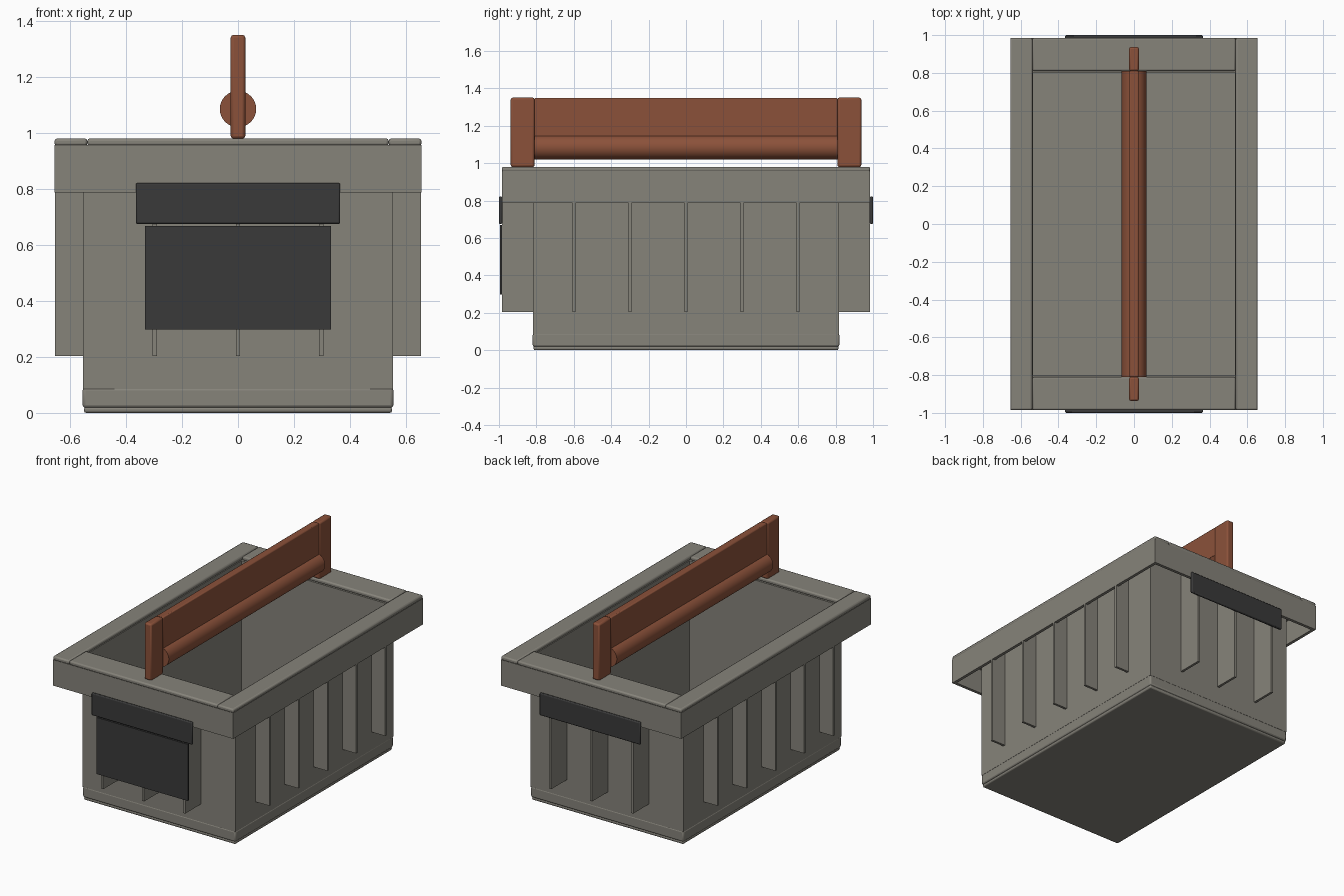
import bpy, bmesh, math

if "Cube" in bpy.data.objects:
    bpy.data.objects.remove(bpy.data.objects["Cube"])


def material(name, rgb):
    m = bpy.data.materials.new(name)
    m.diffuse_color = (*rgb, 1)
    m.use_nodes = True
    m.node_tree.nodes["Principled BSDF"].inputs["Base Color"].default_value = m.diffuse_color
    return m


GREY = material("warm_grey", (0.238, 0.227, 0.195))
BROWN = material("handle_brown", (0.260, 0.083, 0.042))
DARK = material("charcoal", (0.042, 0.042, 0.042))


def finish(obj, mat, bevel=0.0):
    obj.data.materials.append(mat)
    if bevel:
        mod = obj.modifiers.new("bevel", 'BEVEL')
        mod.width = bevel
        mod.segments = 2
        mod.limit_method = 'ANGLE'
    bpy.ops.object.select_all(action='DESELECT')
    obj.select_set(True)
    bpy.context.view_layer.objects.active = obj
    bpy.ops.object.shade_smooth_by_angle(angle=math.radians(25))
    return obj


def box(name, x, y, z, mat, bevel=0.0):
    """Box given by its (min, max) range on each axis."""
    bm = bmesh.new()
    bmesh.ops.create_cube(bm, size=1)
    for v in bm.verts:
        v.co = [r[0] if c < 0 else r[1] for c, r in zip(v.co, (x, y, z))]
    me = bpy.data.meshes.new(name)
    bm.to_mesh(me)
    bm.free()
    obj = bpy.data.objects.new(name, me)
    bpy.context.collection.objects.link(obj)
    return finish(obj, mat, bevel)


def span(s, a, b):
    """Range a..b mirrored to the side given by the sign s."""
    return tuple(sorted((s * a, s * b)))


def ring(name, hx, hy, z0, z1, t):
    """Open rectangular wall with outer half sizes hx, hy and thickness t."""
    bm = bmesh.new()
    corners = ((-1, -1), (1, -1), (1, 1), (-1, 1))
    loops = [[bm.verts.new((sx * (hx - d), sy * (hy - d), z)) for sx, sy in corners]
             for d, z in ((0, z0), (0, z1), (t, z1), (t, z0))]
    for k in range(4):
        a, b = loops[k], loops[(k + 1) % 4]
        for i in range(4):
            j = (i + 1) % 4
            bm.faces.new((a[i], a[j], b[j], b[i]))
    bmesh.ops.recalc_face_normals(bm, faces=bm.faces)
    me = bpy.data.meshes.new(name)
    bm.to_mesh(me)
    bm.free()
    obj = bpy.data.objects.new(name, me)
    bpy.context.collection.objects.link(obj)
    return finish(obj, GREY)


BX, BY = 0.555, 0.82      # body half sizes
RX, RY = 0.655, 0.985     # rim half sizes

# Open bin: bottom slab, base band, walls and overhanging skirt
box("bottom_plate", (-BX + .005, BX - .005), (-BY + .005, BY - .005), (0.0, 0.022), GREY, 0.008)
box("base_band", (-BX, BX), (-BY, BY), (0.018, 0.09), GREY, 0.01)
ring("bin_walls", BX - .001, BY - .001, 0.085, 0.957, 0.02)
ring("rim_skirt", RX, RY, 0.787, 0.957, 0.02)

# Top lip: two long strips and two end strips
for s, side in ((-1, "left"), (1, "right")):
    box("lip_" + side, span(s, 0.538, RX), (-RY, RY), (0.953, 0.98), GREY, 0.009)
for s, side in ((-1, "front"), (1, "back")):
    box("lip_" + side, (-0.538, 0.538), span(s, 0.81, RY), (0.953, 0.98), GREY, 0.009)

# Stiffening ribs under the rim
for s, side in ((-1, "left"), (1, "right")):
    for i in range(-2, 3):
        c = i * 0.3
        box(f"rib_{side}_{i + 3}", span(s, BX - .01, RX - .001), (c - .008, c + .008), (0.203, 0.95), GREY)
for s, side in ((-1, "front"), (1, "back")):
    for i in range(-1, 2):
        c = i * 0.298
        box(f"rib_{side}_{i + 2}", (c - .008, c + .008), span(s, BY - .01, RY - .001), (0.203, 0.95), GREY)

# Dark grips on both ends, hanging panel on the front only
for s, side in ((-1, "front"), (1, "back")):
    box("grip_" + side, (-0.365, 0.365), span(s, RY - .003, 1.0), (0.675, 0.821), DARK, 0.006)
box("front_panel", (-0.332, 0.332), (-0.995, -RY + .002), (0.297, 0.668), DARK)

# Handle: end posts, board and round bar
for s, side in ((-1, "front"), (1, "back")):
    box("handle_post_" + side, (-0.026, 0.026), span(s, 0.81, 0.937), (0.979, 1.35), BROWN, 0.01)
box("handle_board", (-0.024, 0.024), (-0.81, 0.81), (1.08, 1.349), BROWN, 0.006)
bpy.ops.mesh.primitive_cylinder_add(vertices=32, radius=0.065, depth=1.62,
                                    location=(0, 0, 1.085), rotation=(math.pi / 2, 0, 0))
bar = bpy.context.object
bar.name = "handle_bar"
finish(bar, BROWN)
